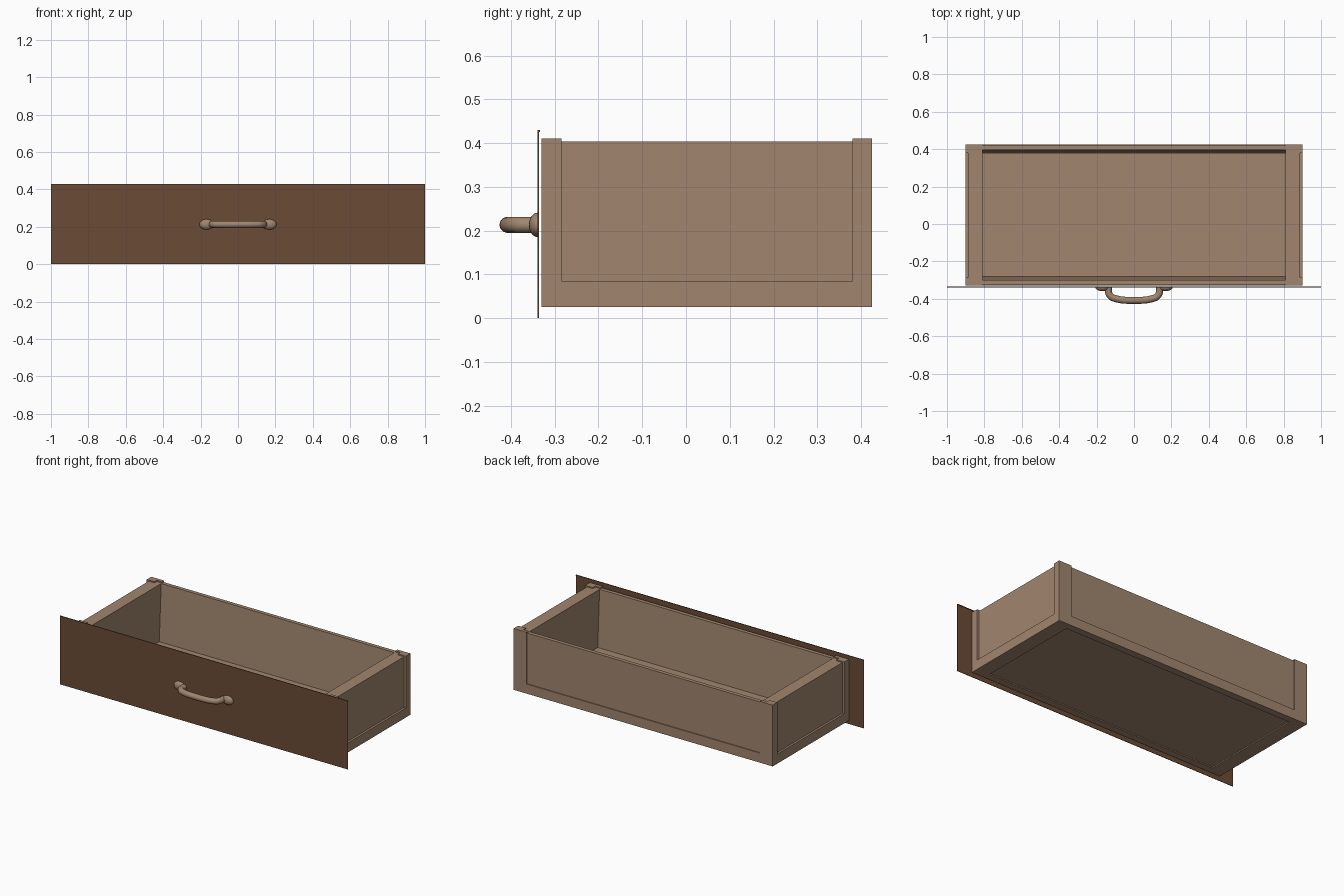
import bpy, bmesh, math
from mathutils import Vector

old = bpy.data.objects.get("Cube")
if old:
    bpy.data.objects.remove(old, do_unlink=True)


def material(name, rgb):
    m = bpy.data.materials.new(name)
    m.use_nodes = True
    m.diffuse_color = (*rgb, 1)
    bsdf = next(n for n in m.node_tree.nodes if n.type == 'BSDF_PRINCIPLED')
    bsdf.inputs["Base Color"].default_value = (*rgb, 1)
    return m


light_wood = material("light_wood", (0.355, 0.237, 0.158))
dark_wood = material("dark_wood", (0.147, 0.070, 0.035))


def finish(name, bm, mat):
    bmesh.ops.recalc_face_normals(bm, faces=bm.faces)
    mesh = bpy.data.meshes.new(name)
    bm.to_mesh(mesh)
    bm.free()
    mesh.materials.append(mat)
    ob = bpy.data.objects.new(name, mesh)
    bpy.context.collection.objects.link(ob)
    return ob


def prism(name, points, offset, mat=light_wood):
    """Extrude a flat outline of 3D points along an offset."""
    bm = bmesh.new()
    face = bm.faces.new([bm.verts.new(p) for p in points])
    out = bmesh.ops.extrude_face_region(bm, geom=[face], use_keep_orig=True)
    verts = [v for v in out["geom"] if isinstance(v, bmesh.types.BMVert)]
    bmesh.ops.translate(bm, verts=verts, vec=offset)
    return finish(name, bm, mat)


def box(name, x, y, z, mat=light_wood):
    (x0, x1), (y0, y1), (z0, z1) = x, y, z
    base = [(x0, y0, z0), (x1, y0, z0), (x1, y1, z0), (x0, y1, z0)]
    return prism(name, base, (0, 0, z1 - z0), mat)


def smooth(ob):
    bpy.ops.object.select_all(action='DESELECT')
    ob.select_set(True)
    bpy.context.view_layer.objects.active = ob
    bpy.ops.object.shade_smooth_by_angle(angle=math.radians(40))


# Drawer dimensions: half width, half depth, depth centre, heights
W, D, CY = 0.9, 0.3775, 0.0475
PX, PY = 0.09, 0.045          # post and rail widths
TX, TY = 0.053, 0.021         # post thickness
RX, RY = 0.013, 0.006         # panel recess
BASE, RAIL, WALL, POST, FLOOR = 0.025, 0.085, 0.403, 0.41, 0.045

for sx, side in ((1, "left"), (-1, "right")):
    # Side rail, recessed panel and inner lining
    box(f"{side}_rail", (sx * (W - PX), sx * W), (CY - D, CY + D), (BASE, RAIL))
    box(f"{side}_panel", (sx * (W - TX), sx * (W - RX)),
        (CY - D + TY, CY + D - TY), (RAIL, WALL))
    box(f"{side}_lining", (sx * (W - PX), sx * (W - TX)),
        (CY - D + TY, CY + D - TY), (RAIL, WALL))
    # L-shaped corner posts
    for sy, end in ((1, "back"), (-1, "front")):
        outline = [(W, D), (W - PX, D), (W - PX, D - TY),
                   (W - TX, D - TY), (W - TX, D - PY), (W, D - PY)]
        prism(f"{end}_{side}_post",
              [(sx * x, CY + sy * y, RAIL) for x, y in outline],
              (0, 0, POST - RAIL))

for sy, end in ((1, "back"), (-1, "front")):
    # End rail, recessed panel and sloping lining
    inner = W - PX
    box(f"{end}_rail", (-inner, inner),
        (CY + sy * (D - PY), CY + sy * D), (BASE, RAIL))
    box(f"{end}_panel", (-inner, inner),
        (CY + sy * (D - TY), CY + sy * (D - RY)), (RAIL, WALL))
    slope = [(D - TY, RAIL), (D - TY, WALL), (D - 0.03, WALL),
             (D - 0.049, FLOOR), (D - PY, FLOOR), (D - PY, RAIL)]
    prism(f"{end}_lining", [(-inner, CY + sy * y, z) for y, z in slope],
          (2 * inner, 0, 0))

# Drawer floor, slightly raised inside the rails
box("floor", (PX - W, W - PX), (CY - D + PY, CY + D - PY), (0.032, FLOOR))

# Thin front board with a small lip along its top
box("front_board", (-1, 1), (-0.339, -0.336), (0, 0.43), dark_wood)
box("front_lip", (-1, 1), (-0.336, -0.334), (0.425, 0.43), dark_wood)

# Curved pull bar
HZ = 0.213
half = [(0.137, -0.337), (0.136, -0.365), (0.125, -0.386), (0.095, -0.4)]
path = half + [(0, -0.408)] + [(-x, y) for x, y in reversed(half)]
curve = bpy.data.curves.new("pull_bar", 'CURVE')
curve.dimensions = '3D'
curve.bevel_depth = 0.0185
curve.bevel_resolution = 4
curve.resolution_u = 8
spline = curve.splines.new('BEZIER')
spline.bezier_points.add(len(path) - 1)
for bp, (x, y) in zip(spline.bezier_points, path):
    bp.co = (x, y, HZ)
    bp.handle_left_type = bp.handle_right_type = 'AUTO'
curve.materials.append(light_wood)
bar = bpy.data.objects.new("pull_bar", curve)
bpy.context.collection.objects.link(bar)

# Rounded feet of the pull
for sx, side in ((1, "left"), (-1, "right")):
    bm = bmesh.new()
    bmesh.ops.create_uvsphere(bm, u_segments=20, v_segments=12, radius=1)
    for v in bm.verts:
        v.co = Vector((sx * 0.168 + v.co.x * 0.038,
                       -0.339 + v.co.y * 0.02, HZ + v.co.z * 0.028))
    bmesh.ops.bisect_plane(bm, geom=bm.verts[:] + bm.edges[:] + bm.faces[:],
                           plane_co=(0, -0.337, 0), plane_no=(0, 1, 0),
                           clear_outer=True)
    smooth(finish(f"{side}_pull_foot", bm, light_wood))
